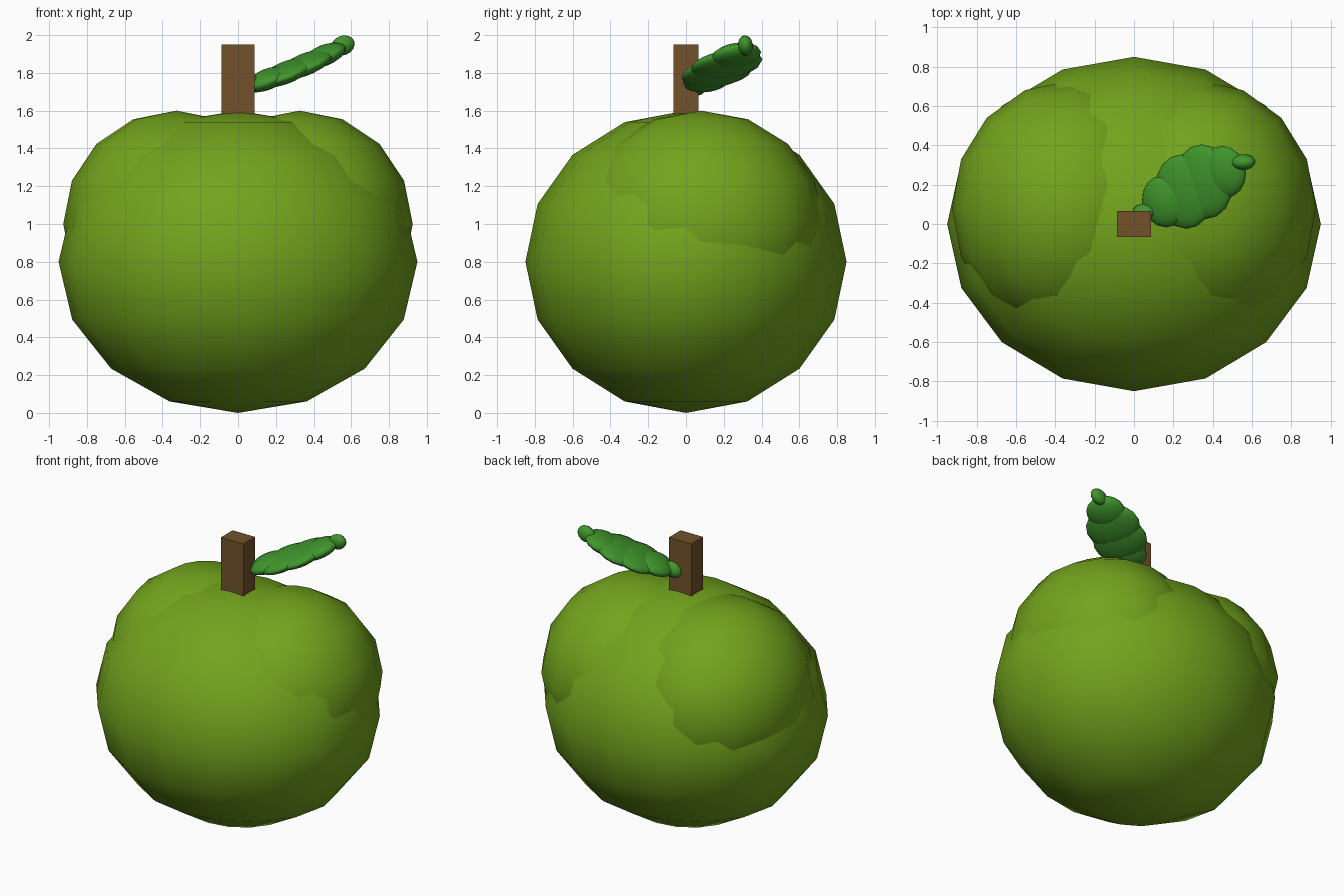
import bpy, math

if "Cube" in bpy.data.objects:
    bpy.data.objects.remove(bpy.data.objects["Cube"])


def material(name, rgb):
    m = bpy.data.materials.new(name)
    m.diffuse_color = (*rgb, 1)
    m.use_nodes = True
    m.node_tree.nodes["Principled BSDF"].inputs["Base Color"].default_value = m.diffuse_color
    return m


def ellipsoid(name, center, radii, mat, rot=(0, 0, 0)):
    bpy.ops.mesh.primitive_uv_sphere_add(segments=16, ring_count=8, radius=1,
                                         location=center, rotation=rot)
    ob = bpy.context.object
    ob.name = name
    ob.scale = radii
    ob.data.materials.append(mat)
    bpy.ops.object.shade_smooth()
    return ob


skin = material("apple_green", (0.17, 0.37, 0.012))
bark = material("stem_brown", (0.17, 0.085, 0.025))
leaf = material("leaf_green", (0.05, 0.30, 0.025))

# Fruit: wide body plus two raised shoulders
ellipsoid("fruit_body", (0, 0, 0.8), (0.95, 0.85, 0.8), skin)
for side, sx in (("left", -1), ("right", 1)):
    ellipsoid("shoulder_" + side, (sx * 0.325, 0.08, 1.0), (0.6, 0.65, 0.6), skin)

# Stem: plain rectangular block sunk into the body
bpy.ops.mesh.primitive_cube_add(size=1, location=(0, 0, 1.7))
stem = bpy.context.object
stem.name = "stem"
stem.scale = (0.175, 0.13, 0.5)
stem.data.materials.append(bark)

# Leaf: overlapping flattened lobes, widest in the middle
COUNT = 6
for i in range(COUNT):
    t = i / (COUNT - 1)
    bulge = math.sin(math.pi * t)
    ellipsoid("leaf_lobe_%d" % (i + 1),
              (0.055 + 0.5 * t, 0.065 + 0.25 * t, 1.735 + 0.14 * t + 0.07 * t * t),
              (0.065 + 0.1 * bulge, 0.04 + 0.16 * bulge, 0.052), leaf,
              (math.radians(9), math.radians(-22), 0))
